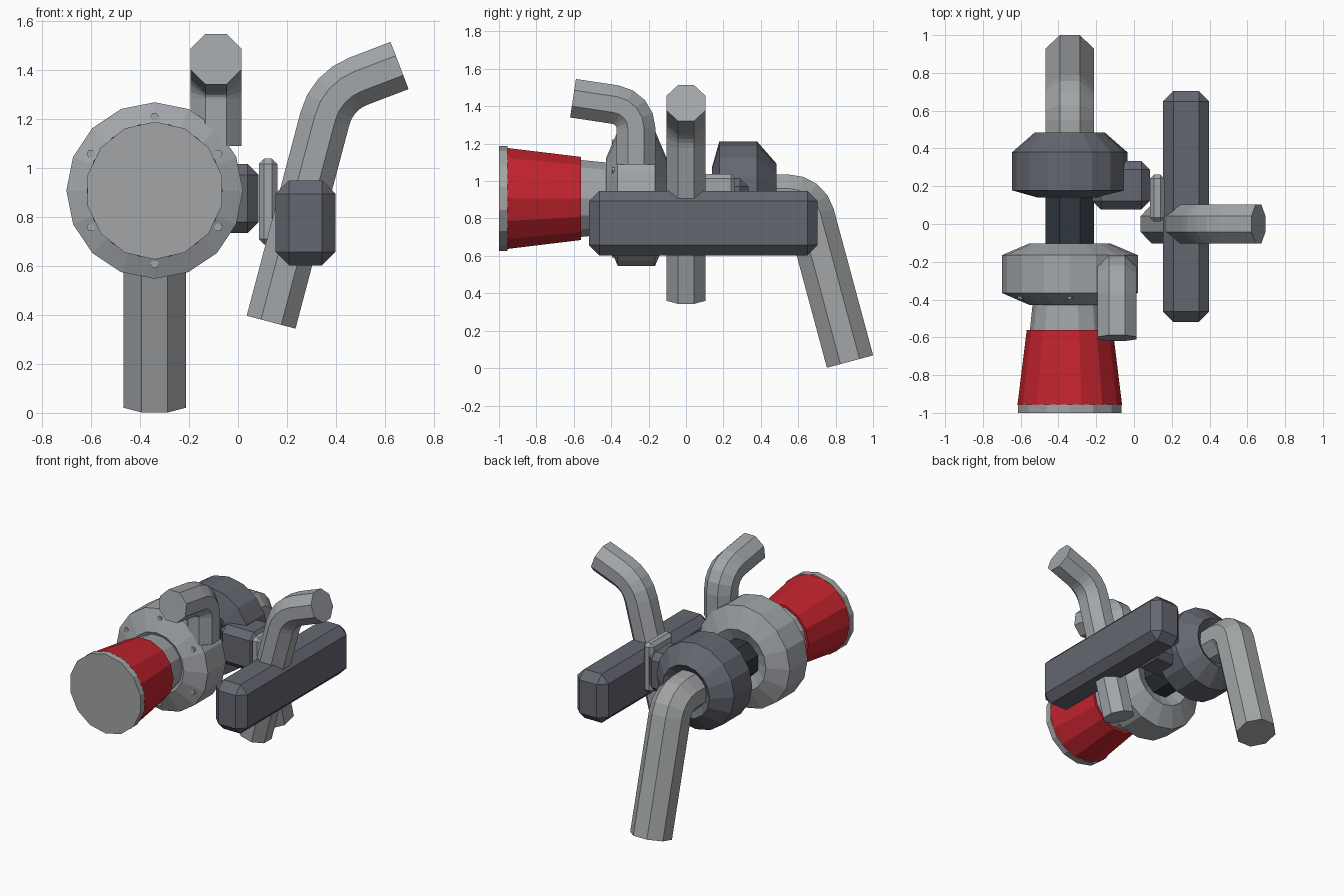
import bpy, bmesh, math
from mathutils import Vector

if "Cube" in bpy.data.objects:
    bpy.data.objects.remove(bpy.data.objects["Cube"])

CX, CZ = -0.34, 0.907          # turbo axis runs along y


def material(name, rgb):
    m = bpy.data.materials.new(name)
    m.diffuse_color = (*rgb, 1)
    m.use_nodes = True
    m.node_tree.nodes["Principled BSDF"].inputs["Base Color"].default_value = m.diffuse_color
    return m


ALLOY = material("light alloy", (0.36, 0.38, 0.40))
STEEL = material("plain steel", (0.36, 0.375, 0.38))
IRON = material("dark iron", (0.13, 0.137, 0.165))
BLACK = material("dark core", (0.03, 0.039, 0.049))
RED = material("red hose", (0.55, 0.017, 0.027))


def finish(bm, name, mat):
    bmesh.ops.recalc_face_normals(bm, faces=bm.faces)
    me = bpy.data.meshes.new(name)
    bm.to_mesh(me)
    bm.free()
    me.materials.append(mat)
    ob = bpy.data.objects.new(name, me)
    bpy.context.collection.objects.link(ob)
    return ob


def skin(bm, rings, closed):
    """Join rings of vertices; cap the ends unless the loop is closed."""
    n = len(rings[0])
    pairs = list(zip(rings, rings[1:]))
    if closed:
        pairs.append((rings[-1], rings[0]))
    for a, b in pairs:
        for i in range(n):
            j = (i + 1) % n
            bm.faces.new((a[i], a[j], b[j], b[i]))
    if not closed:
        bm.faces.new(rings[0])
        bm.faces.new(rings[-1])


def lathe(name, profile, sides, mat, phase=0.0, closed=False, cx=CX, cz=CZ):
    """Turn (radius, y) points around a y-parallel axis."""
    bm = bmesh.new()
    rings = []
    for r, y in profile:
        ang = [phase + 2 * math.pi * i / sides for i in range(sides)]
        rings.append([bm.verts.new((cx + r * math.cos(a), y, cz + r * math.sin(a))) for a in ang])
    skin(bm, rings, closed)
    return finish(bm, name, mat)


def pipe(name, start, corner, end, bend, apothem, mat, steps=4):
    """Octagonal pipe with one rounded bend."""
    s, c, e = Vector(start), Vector(corner), Vector(end)
    d1, d2 = (c - s).normalized(), (e - c).normalized()
    turn = d1.angle(d2)
    off = bend * math.tan(turn / 2)
    side = d1.cross(d2).normalized()
    inward = side.cross(d1)
    centre = c - d1 * off + inward * bend
    path = [(s, d1)]
    for k in range(steps + 1):
        a = turn * k / steps
        path.append((centre + bend * (d1 * math.sin(a) - inward * math.cos(a)),
                     d1 * math.cos(a) + inward * math.sin(a)))
    path.append((e, d2))
    r = apothem / math.cos(math.pi / 8)
    bm = bmesh.new()
    rings = []
    for p, t in path:
        v = side.cross(t)
        rings.append([bm.verts.new(p + r * (side * math.cos(a) + v * math.sin(a)))
                      for a in [(i + 0.5) * math.pi / 4 for i in range(8)]])
    skin(bm, rings, False)
    return finish(bm, name, mat)


def box(name, lo, hi, bevel, mat):
    """Chamfered block between two corners."""
    bm = bmesh.new()
    bmesh.ops.create_cube(bm, size=1)
    for v in bm.verts:
        v.co = [(l + h) / 2 + q * (h - l) for l, h, q in zip(lo, hi, v.co)]
    bmesh.ops.bevel(bm, geom=bm.edges[:], offset=bevel, segments=1, affect='EDGES')
    return finish(bm, name, mat)


# Compressor housing: hexagonal-section ring
lathe("compressor_housing", [(0.36, -0.365), (0.36, -0.165), (0.215, -0.103),
      (0.07, -0.165), (0.07, -0.365), (0.215, -0.428)], 16, ALLOY, closed=True)

# Housing bolts
for i in range(6):
    a = math.pi / 2 + i * math.pi / 3
    lathe(f"housing_bolt_{i + 1}", [(0.018, -0.396), (0.018, -0.34)], 6, ALLOY,
          cx=CX + 0.30 * math.cos(a), cz=CZ + 0.30 * math.sin(a))

# Intake: cone, red hose and front rim
half = math.pi / 2
lathe("intake_cone", [(0.215, -0.60), (0.187, -0.33)], 14, ALLOY)
lathe("intake_hose", [(0.277, -0.957), (0.228, -0.562)], 14, RED)
lathe("intake_rim", [(0.281, -1.0), (0.281, -0.955)], 14, STEEL, phase=half)

# Centre core and turbine housing
lathe("centre_core", [(0.139, -0.22), (0.139, 0.25)], 8, BLACK, phase=math.pi / 8)
lathe("turbine_housing", [(0.305, 0.178), (0.305, 0.38), (0.185, 0.485),
      (0.07, 0.40), (0.07, 0.18), (0.17, 0.14)], 16, IRON, closed=True)

# Pipes
pipe("exhaust_pipe", (CX, 0.33, CZ), (CX, 0.642, CZ), (CX, 0.877, 0.035), 0.12, 0.128, STEEL)
pipe("compressor_outlet", (-0.09, -0.267, 1.088), (-0.09, -0.267, 1.392),
     (-0.09, -0.604, 1.443), 0.13, 0.104, ALLOY)
pipe("runner_pipe", (0.135, 0, 0.37), (0.384, 0, 1.312), (0.659, 0, 1.417), 0.22, 0.103, ALLOY)

# Manifold log and mounting flanges
box("manifold_log", (0.153, -0.518, 0.602), (0.398, 0.704, 0.948), 0.055, IRON)
box("turbine_inlet", (-0.22, 0.077, 0.733), (0.084, 0.333, 1.016), 0.045, IRON)
box("mounting_plate", (0.085, 0.012, 0.687), (0.161, 0.262, 1.037), 0.022, ALLOY)
